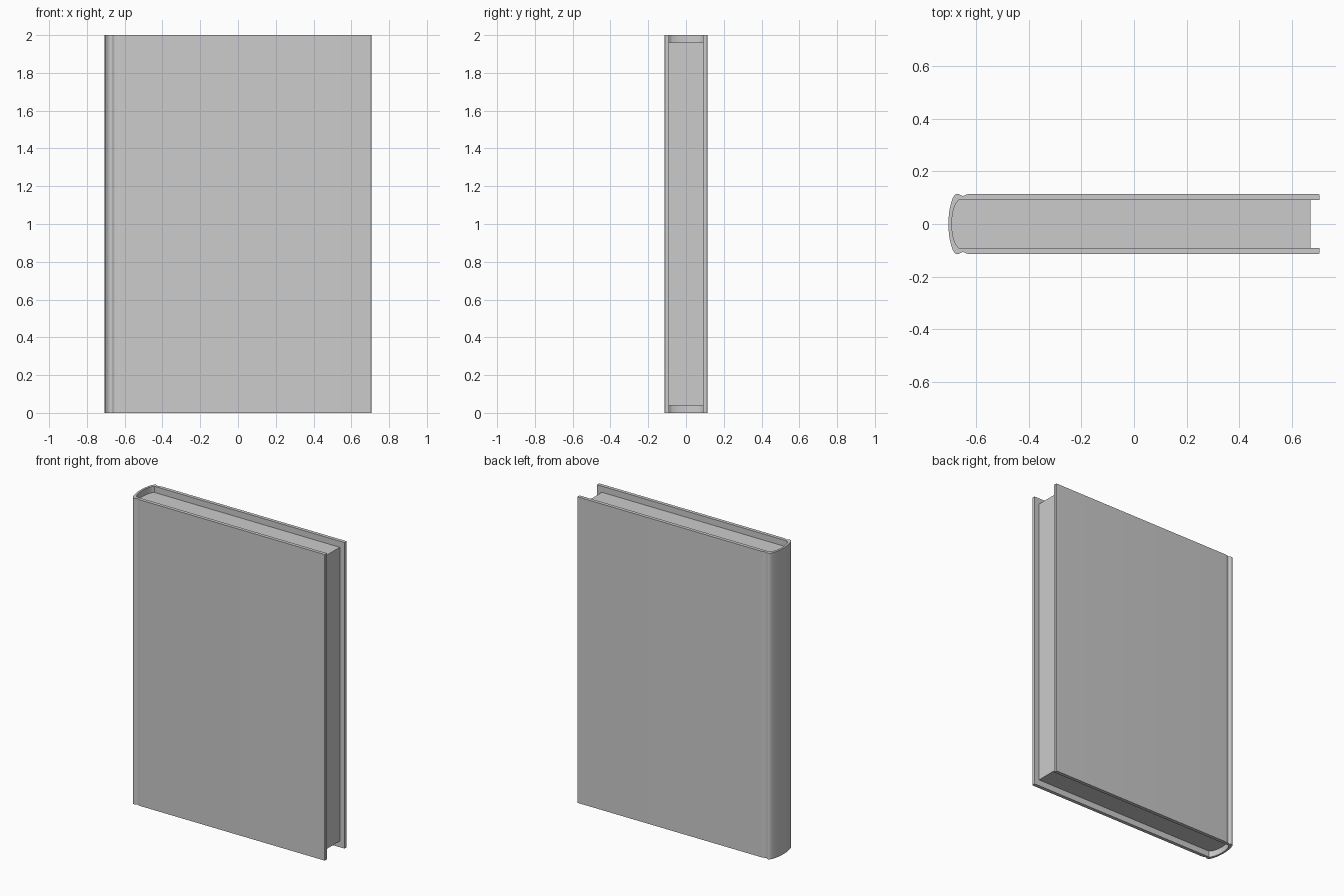
import bpy, bmesh, math
from mathutils import Vector

if "Cube" in bpy.data.objects:
    bpy.data.objects.remove(bpy.data.objects["Cube"])


def smooth_curve(pts, steps=5):
    """Catmull-Rom curve through the given 2D points."""
    p = [Vector(q) for q in pts]
    p = [2 * p[0] - p[1]] + p + [2 * p[-1] - p[-2]]
    out = []
    for a, b, c, d in zip(p, p[1:], p[2:], p[3:]):
        for i in range(steps):
            t = i / steps
            out.append(0.5 * (2 * b + (c - a) * t + (2 * a - 5 * b + 4 * c - d) * t * t
                              + (3 * b - a - 3 * c + d) * t ** 3))
    out.append(p[-2])
    return [tuple(v) for v in out]


def mirrored(half):
    """Mirror a half curve starting on y = 0 into a full curve."""
    return [(x, -y) for x, y in reversed(half[1:])] + half


def make_object(name, bm):
    bmesh.ops.recalc_face_normals(bm, faces=bm.faces)
    mesh = bpy.data.meshes.new(name)
    bm.to_mesh(mesh)
    bm.free()
    obj = bpy.data.objects.new(name, mesh)
    bpy.context.collection.objects.link(obj)
    bpy.ops.object.select_all(action='DESELECT')
    bpy.context.view_layer.objects.active = obj
    obj.select_set(True)
    bpy.ops.object.shade_smooth_by_angle(angle=math.radians(35))
    return obj


def extrude_outline(name, outline, z0, z1):
    bm = bmesh.new()
    face = bm.faces.new([bm.verts.new((x, y, z0)) for x, y in outline])
    ext = bmesh.ops.extrude_face_region(bm, geom=[face])
    top = [g for g in ext['geom'] if isinstance(g, bmesh.types.BMVert)]
    bmesh.ops.translate(bm, verts=top, vec=(0, 0, z1 - z0))
    # split the concave caps cleanly
    caps = [f for f in bm.faces if len(f.verts) > 4]
    bmesh.ops.triangulate(bm, faces=caps)
    return make_object(name, bm)


# hardback cover: rounded spine, hinge grooves and two boards
outer = smooth_curve([(-0.707, 0), (-0.703, 0.05), (-0.692, 0.093), (-0.681, 0.111),
                      (-0.668, 0.114), (-0.653, 0.107), (-0.636, 0.113)])
outer += [(-0.625, 0.114), (0.704, 0.114), (0.707, 0.111)]
inner = smooth_curve([(-0.694, 0), (-0.690, 0.04), (-0.680, 0.074), (-0.667, 0.091)])
cover_inner = inner + [(0.707, 0.091)]
extrude_outline("cover", mirrored(outer) + mirrored(cover_inner)[::-1], 0.0, 2.0)

# page block, set back from the cover edges
extrude_outline("pages", mirrored(inner + [(0.672, 0.091)]), 0.04, 1.96)
